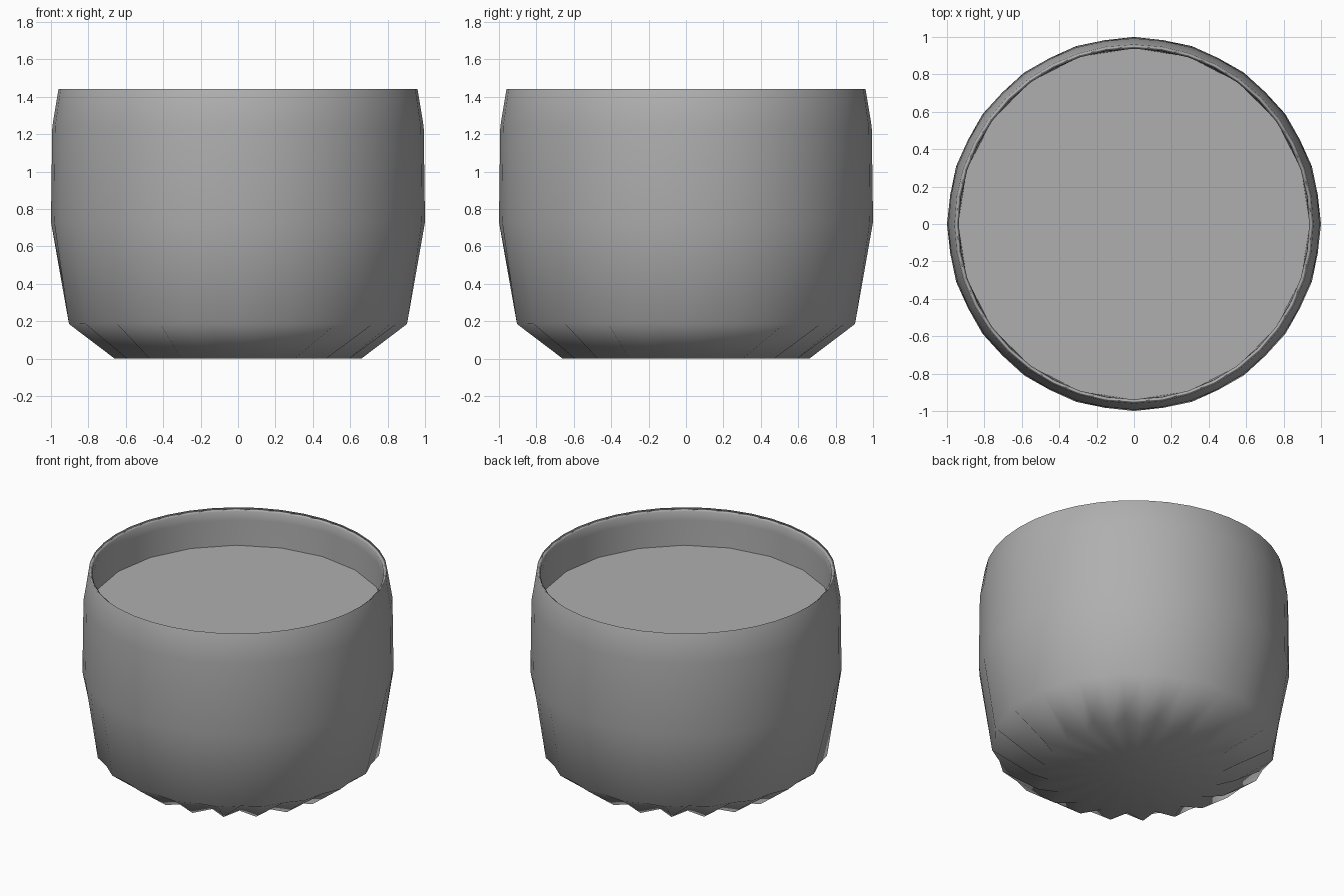
import bpy
import bmesh
from math import cos, sin, pi

default = bpy.data.objects.get("Cube")
if default:
    bpy.data.objects.remove(default, do_unlink=True)

SIDES = 40

grey = bpy.data.materials.new("mid grey")
grey.use_nodes = True
grey.diffuse_color = (0.43, 0.43, 0.43, 1)
grey.node_tree.nodes["Principled BSDF"].inputs["Base Color"].default_value = grey.diffuse_color


def ring(bm, sides, even, odd, z):
    """Circle of vertices with separate radii for even and odd ones."""
    verts = []
    for i in range(sides):
        a = 2 * pi * i / sides
        r = odd if i % 2 else even
        verts.append(bm.verts.new((r * cos(a), r * sin(a), z)))
    return verts


def finish(bm, name, smooth):
    mesh = bpy.data.meshes.new(name)
    for f in bm.faces:
        f.smooth = smooth
    bm.to_mesh(mesh)
    bm.free()
    mesh.materials.append(grey)
    obj = bpy.data.objects.new(name, mesh)
    bpy.context.collection.objects.link(obj)
    return obj


# Pot: fluted foot, bulging wall, thin rim and inner wall (even r, odd r, z)
profile = [
    (0.565, 0.668, 0.0),
    (0.892, 0.915, 0.185),
    (1.0, 0.995, 0.73),
    (0.993, 0.99, 1.24),
    (0.96, 0.96, 1.44),
    (0.937, 0.937, 1.42),
    (0.942, 0.935, 1.36),
    (0.94, 0.928, 1.15),
]
bm = bmesh.new()
rings = [ring(bm, SIDES, *row) for row in profile]
for low, high in zip(rings, rings[1:]):
    for i in range(SIDES):
        j = (i + 1) % SIDES
        bm.faces.new((low[i], low[j], high[j], high[i]))
# Underside closed as a fan
centre = bm.verts.new((0, 0, 0))
for i in range(SIDES):
    bm.faces.new((centre, rings[0][(i + 1) % SIDES], rings[0][i]))
pot = finish(bm, "pot", True)
# Large wall faces lead the shading, so the narrow lip follows the wall
pot.modifiers.new("wall shading", "WEIGHTED_NORMAL").mode = "FACE_AREA"

# Flat soil filling the pot, set below the rim
bm = bmesh.new()
bm.faces.new(ring(bm, SIDES // 2, 0.942, 0.942, 1.18))
finish(bm, "soil", False)
